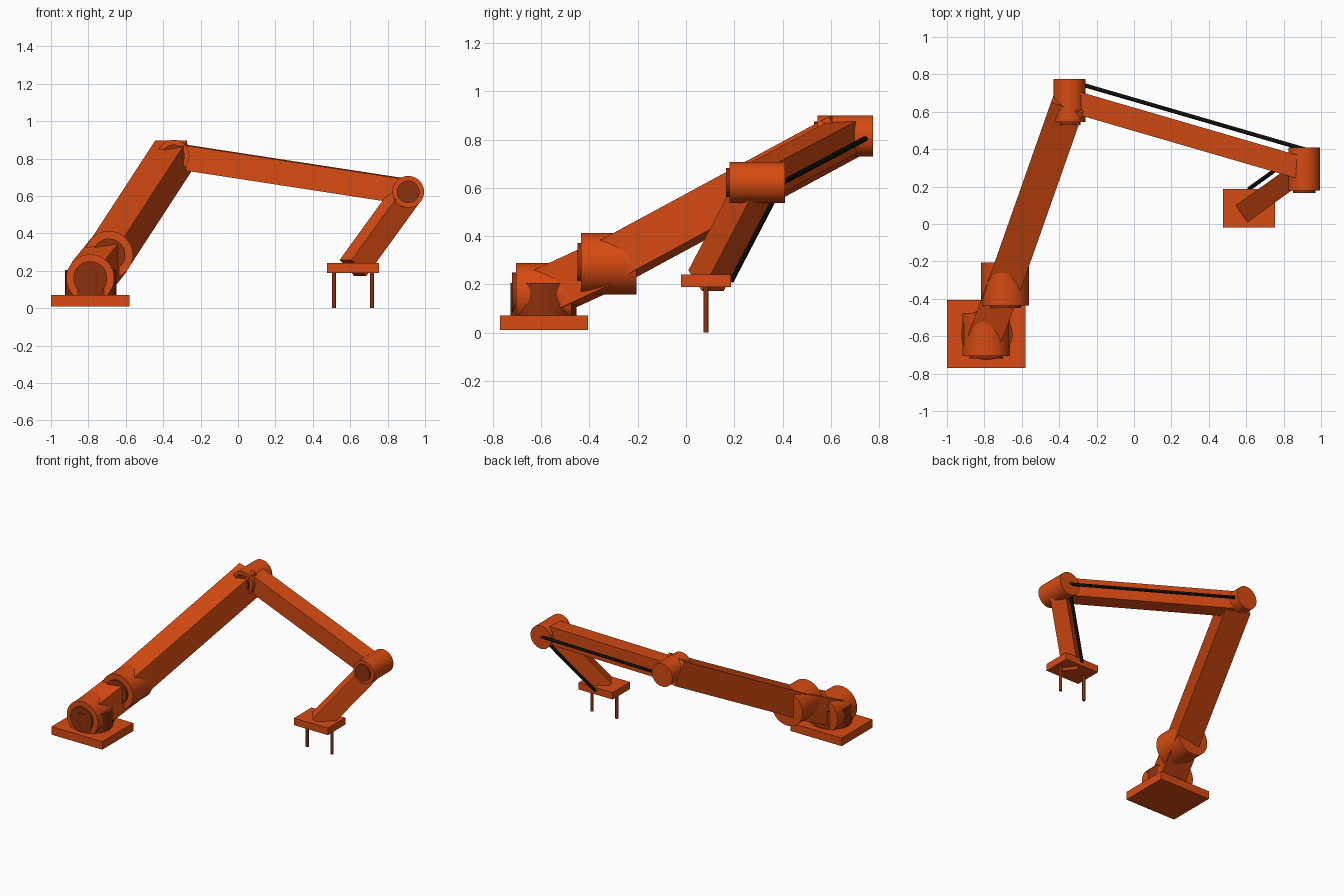
import bpy
import bmesh
import math
from mathutils import Matrix, Vector

cube = bpy.data.objects.get("Cube")
if cube:
    bpy.data.objects.remove(cube, do_unlink=True)


def make_material(name, rgb):
    mat = bpy.data.materials.new(name)
    mat.use_nodes = True
    colour = (*rgb, 1.0)
    mat.diffuse_color = colour
    mat.node_tree.nodes["Principled BSDF"].inputs["Base Color"].default_value = colour
    return mat


ORANGE = make_material("orange paint", (0.68, 0.07, 0.006))
RUST = make_material("dark rust", (0.27, 0.03, 0.004))
BLACK = make_material("black rubber", (0.005, 0.005, 0.005))


def finish(name, bm, mat, smooth=False):
    mesh = bpy.data.meshes.new(name)
    bm.to_mesh(mesh)
    bm.free()
    mesh.materials.append(mat)
    obj = bpy.data.objects.new(name, mesh)
    bpy.context.collection.objects.link(obj)
    if smooth:
        bpy.ops.object.select_all(action="DESELECT")
        obj.select_set(True)
        bpy.context.view_layer.objects.active = obj
        bpy.ops.object.shade_smooth_by_angle(angle=math.radians(30))
    return obj


def box(name, centre, size, mat):
    bm = bmesh.new()
    matrix = Matrix.Translation(centre) @ Matrix.Diagonal((*size, 1))
    bmesh.ops.create_cube(bm, size=1, matrix=matrix)
    return finish(name, bm, mat)


def rod(name, start, end, radius, mat, sides=48):
    """Cylinder between two points."""
    start, end = Vector(start), Vector(end)
    axis = end - start
    turn = Vector((0, 0, 1)).rotation_difference(axis).to_matrix().to_4x4()
    bm = bmesh.new()
    bmesh.ops.create_cone(bm, cap_ends=True, segments=sides, radius1=radius,
                          radius2=radius, depth=axis.length,
                          matrix=Matrix.Translation((start + end) / 2) @ turn)
    return finish(name, bm, mat, smooth=True)


def beam(name, start, end, width, height):
    """Box beam between two points with its side edges kept level."""
    axis = (end - start).normalized()
    side = axis.cross(Vector((0, 0, 1))).normalized()
    up = side.cross(axis)
    turn = Matrix((side, axis, up)).transposed().to_4x4()
    size = Matrix.Diagonal((width, (end - start).length, height, 1))
    bm = bmesh.new()
    bmesh.ops.create_cube(bm, size=1,
                          matrix=Matrix.Translation((start + end) / 2) @ turn @ size)
    return finish(name, bm, ORANGE)


def joint(name, centre, radius, cap_radius):
    """Drum lying along y with a thin cap on its front."""
    half = Vector((0, 0.115, 0))
    rod(name + "_drum", centre - half, centre + half, radius, ORANGE)
    front = centre - half
    rod(name + "_cap", front + Vector((0, 0.01, 0)), front - Vector((0, 0.015, 0)),
        cap_radius, RUST)


# Pivot points along the arm
shoulder = Vector((-0.79, -0.59, 0.16))
lower_elbow = Vector((-0.69, -0.32, 0.285))
upper_elbow = Vector((-0.345, 0.66, 0.815))
wrist = Vector((0.91, 0.295, 0.622))
hand = Vector((0.615, 0.083, 0.215))

# Base
box("base_plate", (-0.79, -0.588, 0.04), (0.42, 0.365, 0.06), ORANGE)
rod("turret", (-0.787, -0.59, 0.06), (-0.787, -0.59, 0.205), 0.137, RUST)

# Joints
joint("shoulder", shoulder, 0.128, 0.09)
joint("lower_elbow", lower_elbow, 0.128, 0.087)
joint("upper_elbow", upper_elbow, 0.085, 0.06)
joint("wrist", wrist, 0.085, 0.06)

# Arm beams
beam("shoulder_beam", shoulder, lower_elbow, 0.18, 0.19)
beam("upper_arm_beam", lower_elbow, upper_elbow, 0.18, 0.18)
beam("forearm_beam", upper_elbow, wrist, 0.12, 0.133)
beam("wrist_beam", wrist, hand, 0.11, 0.13)

# Cables behind the outer beams
behind = Vector((0, 0.105, 0))
rod("forearm_cable", upper_elbow + behind, wrist + behind, 0.011, BLACK, 16)
rod("wrist_cable", wrist + behind, hand + behind, 0.011, BLACK, 16)

# Gripper
box("hand_plate", hand, (0.28, 0.206, 0.052), ORANGE)
for label, side in (("right", -1), ("left", 1)):
    x = hand.x + side * 0.102
    rod(label + "_finger", (x, hand.y, 0), (x, hand.y, hand.z), 0.0105, RUST, 16)
